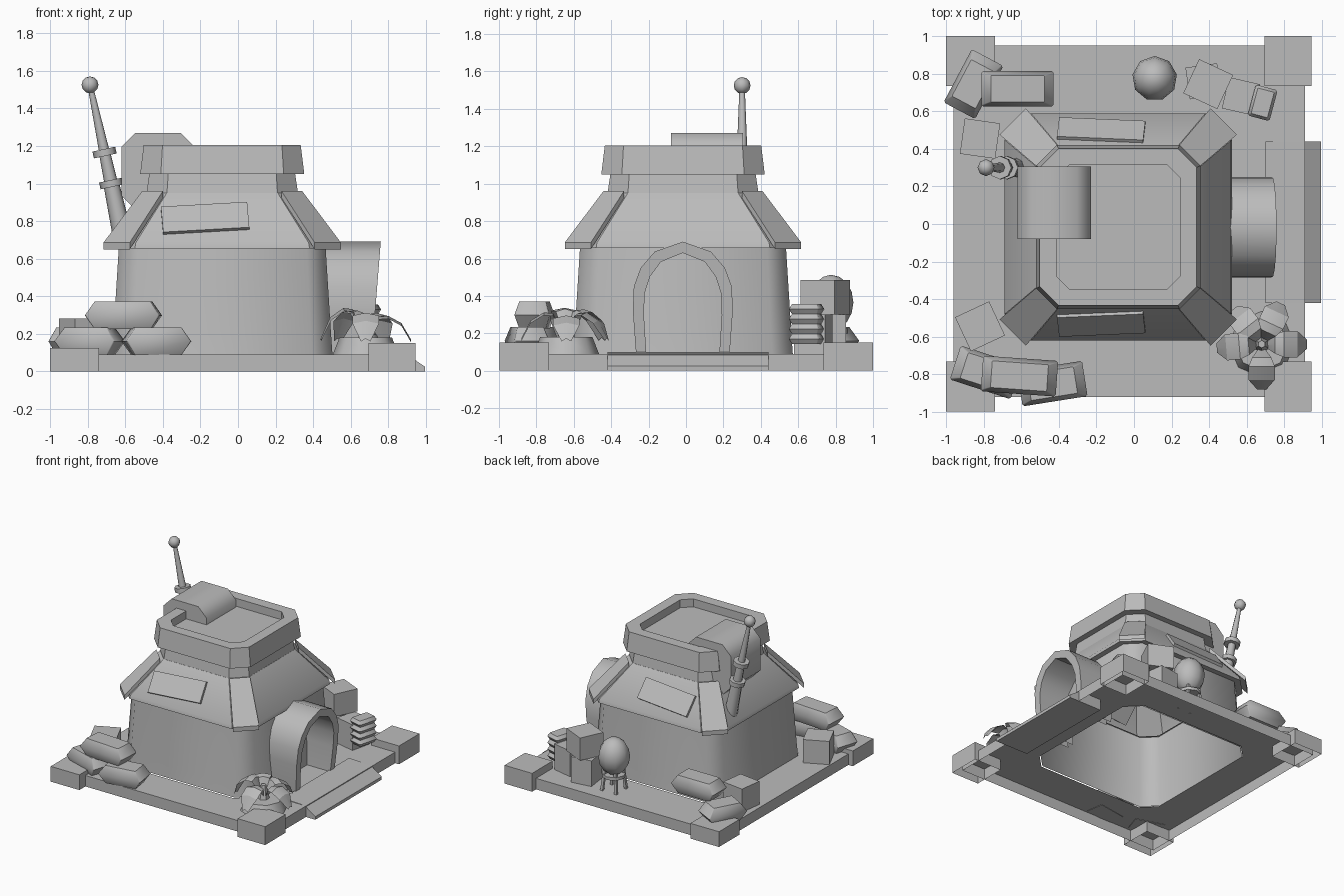
import bpy, bmesh
from math import radians, sin, cos, pi, atan2
from mathutils import Vector, Matrix

if "Cube" in bpy.data.objects:
    bpy.data.objects.remove(bpy.data.objects["Cube"])

GREY = (0.5, 0.5, 0.5, 1)
clay = bpy.data.materials.new("plain grey")
clay.use_nodes = True
clay.diffuse_color = GREY
clay.node_tree.nodes["Principled BSDF"].inputs["Base Color"].default_value = GREY

CX, CY = -0.084, -0.016  # centre of the house


def finish(name, bm, loc=(0, 0, 0), rot=0, smooth=30, fix=True):
    if fix:
        bmesh.ops.recalc_face_normals(bm, faces=bm.faces[:])
    mesh = bpy.data.meshes.new(name)
    bm.to_mesh(mesh)
    bm.free()
    mesh.materials.append(clay)
    obj = bpy.data.objects.new(name, mesh)
    obj.location = loc
    obj.rotation_euler.z = radians(rot)
    bpy.context.collection.objects.link(obj)
    bpy.ops.object.select_all(action="DESELECT")
    obj.select_set(True)
    bpy.context.view_layer.objects.active = obj
    bpy.ops.object.shade_smooth_by_angle(angle=radians(smooth))
    return obj


def octagon(hx, hy, c, z):
    """Rectangle with cut corners."""
    quarter = [(hx, hy - c), (hx - c, hy)]
    pts = []
    for sx, sy in ((1, 1), (-1, 1), (-1, -1), (1, -1)):
        part = quarter if sx == sy else quarter[::-1]
        pts += [(sx * x, sy * y, z) for x, y in part]
    return pts


def loft(name, rings, bottom=False, top=False, wrap=True, **kw):
    bm = bmesh.new()
    rows = [[bm.verts.new(p) for p in r] for r in rings]
    n = len(rows[0])
    for a, b in zip(rows, rows[1:]):
        for i in range(n if wrap else n - 1):
            j = (i + 1) % n
            bm.faces.new((a[i], a[j], b[j], b[i]))
    if bottom:
        bm.faces.new(rows[0][::-1])
    if top:
        bm.faces.new(rows[-1])
    return finish(name, bm, **kw)


def house(name, steps, **kw):
    """Stack of cut-corner squares given as (half width, corner cut, height)."""
    return loft(name, [octagon(h, h, c, z) for h, c, z in steps], loc=(CX, CY, 0), **kw)


def box(name, loc, size, rot=0, floor=True):
    bm = bmesh.new()
    bmesh.ops.create_cube(bm, size=1)
    bmesh.ops.scale(bm, vec=size, verts=bm.verts)
    if not floor:
        low = [f for f in bm.faces if f.normal.z < -0.9]
        bmesh.ops.delete(bm, geom=low, context="FACES_ONLY")
    return finish(name, bm, loc, rot, fix=False)


def rod(name, p, q, r1, r2, sides=8):
    p, q = Vector(p), Vector(q)
    bm = bmesh.new()
    bmesh.ops.create_cone(bm, cap_ends=True, segments=sides, radius1=r1, radius2=r2, depth=(q - p).length)
    turn = (q - p).to_track_quat("Z", "Y").to_matrix().to_4x4()
    bmesh.ops.transform(bm, matrix=Matrix.Translation((p + q) / 2) @ turn, verts=bm.verts)
    return finish(name, bm, smooth=50)


def ball(name, loc, scale, seg=8, rings=6):
    bm = bmesh.new()
    bmesh.ops.create_uvsphere(bm, u_segments=seg, v_segments=rings, radius=1)
    bmesh.ops.scale(bm, vec=scale, verts=bm.verts)
    return finish(name, bm, loc, smooth=50)


def sack(name, loc, size, rot=0, cut=0.05):
    hx, hy, hz = (s / 2 for s in size)
    rings = [octagon(hx - cut, hy * 0.75, 0.004, -hz), octagon(hx, hy, 0.01, 0),
             octagon(hx - cut, hy * 0.75, 0.004, hz)]
    return loft(name, rings, True, True, loc=loc, rot=rot, smooth=50)


# Foundation slab, open below, with the hole under the house
slab = [octagon(0.935, 0.935, 0.001, z) for z in (0, 0.09)]
hole = [(x + CX + 0.025, y + CY - 0.015, z) for x, y, z in octagon(0.585, 0.6, 0.11, 0.09)]
loft("foundation", slab + [hole], loc=(-0.025, 0.015, 0))
for x, w, h in ((-0.87, 0.26, 0.125), (0.82, 0.25, 0.15)):
    for y in (-0.865, 0.868):
        box("corner_block", (x, y, h / 2), (w, 0.266, h), floor=False)

# Sloping doorstep
step = [(0.7, 0.1), (0.9, 0.09), (0.995, 0.025), (0.995, 0), (0.7, 0)]
loft("doorstep", [[(x, y, z) for x, z in step] for y in (-0.42, 0.44)], True, True)

# Walls, roof and rooftop
house("walls", [(0.587, 0.11, 0.09), (0.58, 0.11, 0.19), (0.55, 0.1, 0.67)], smooth=50)
house("roof", [(0.54, 0.1, 0.665), (0.605, 0.14, 0.655), (0.6, 0.14, 0.685), (0.405, 0.11, 0.95), (0.38, 0.1, 0.95)])
house("neck", [(0.405, 0.11, 0.94), (0.387, 0.1, 1.06)])
house("parapet", [(0.37, 0.1, 1.05), (0.437, 0.11, 1.05), (0.418, 0.1, 1.205),
                  (0.33, 0.07, 1.205), (0.33, 0.07, 1.14)], top=True)

# Raised ridge tiles on the four roof corners
for k in range(4):
    def tile(lift):
        foot, head = 0.632, 0.425
        return [(foot, foot - 0.14, 0.65 + lift), (foot - 0.14, foot, 0.65 + lift),
                (head - 0.11, head, 0.925 + lift), (head, head - 0.11, 0.925 + lift)]
    loft("ridge_tile", [tile(0), tile(0.036)], True, True, loc=(CX, CY, 0), rot=90 * k)

# Roof panels front and back
for side in (-1, 1):
    panel = box("roof_panel", (-0.175, CY + side * 0.508, 0.81), (0.46, 0.17, 0.04))
    slope = Matrix.Rotation(radians(-side * 53), 4, "X") @ Matrix.Rotation(radians(-side * 4), 4, "Z")
    panel.matrix_world = Matrix.Translation(panel.location) @ slope

# Rooftop tank, an eight-sided drum lying along y
drum = octagon(0.195, 0.205, 0.075, 0)
loft("roof_tank", [[(x - 0.425, y, z + 1.065) for x, z, _ in drum] for y in (-0.08, 0.305)], True, True, smooth=50)

# Antenna
AY = 0.3


def along(z):
    return (-0.615 - 0.215 * (z - 0.72), AY, z)


rod("antenna_base", along(0.72), along(1.0), 0.052, 0.042)
rod("antenna_middle", along(1.0), along(1.17), 0.036, 0.03)
rod("antenna_mast", along(1.17), along(1.5), 0.028, 0.015)
for z in (1.0, 1.165):
    rod("antenna_collar", along(z - 0.018), along(z + 0.018), 0.062, 0.062)
ball("antenna_knob", along(1.525), (0.045,) * 3)

# Arched doorway
half = [(0.25, 0.09), (0.267, 0.32), (0.262, 0.45), (0.225, 0.55), (0.15, 0.637)]
outer = [(-y, z) for y, z in half] + [(0, 0.69)] + [(y, z) for y, z in half[::-1]]
inner = [(y * 0.78, 0.09 + (z - 0.09) * 0.9) for y, z in outer]
frame = []
for curve, back in ((outer, True), (outer, False), (inner, False), (inner, True)):
    frame.append([(0.42 if back else 0.705 + 0.08 * z, y - 0.017, z) for y, z in curve])
loft("door_arch", frame, wrap=False, smooth=40)

# Sandbags
for x, y, z, length, rot in ((-0.79, -0.79, 0.16, 0.34, -18), (-0.435, -0.85, 0.16, 0.35, 9),
                             (-0.61, -0.81, 0.298, 0.4, -4), (-0.855, 0.745, 0.16, 0.32, 62),
                             (-0.62, 0.72, 0.298, 0.385, 0)):
    sack("sandbag", (x, y, z), (length, 0.19, 0.145), rot)

# Crates
for x, y, z, w, h, rot in ((-0.82, 0.455, 0.185, 0.19, 0.19, -8), (-0.82, -0.545, 0.185, 0.2, 0.19, 25),
                           (0.37, 0.76, 0.195, 0.17, 0.21, 8), (0.57, 0.68, 0.195, 0.17, 0.21, -13),
                           (0.395, 0.745, 0.393, 0.2, 0.185, -25)):
    box("crate", (x, y, z), (w, w, h), rot)

# Stack of rolled sacks
for k in range(4):
    sack("rolled_sack", (0.685, 0.645, 0.17 + k * 0.053), (0.17, 0.12, 0.053), 75, 0.015)

# Egg-shaped vessel on a small stand
EX, EY = 0.11, 0.775
ball("vessel", (EX, EY, 0.365), (0.12, 0.12, 0.148), 9, 8)
rod("stand_ring", (EX, EY, 0.2), (EX, EY, 0.225), 0.09, 0.09)
for k in range(4):
    a = pi / 4 + k * pi / 2
    rod("stand_leg", (EX + 0.09 * cos(a), EY + 0.09 * sin(a), 0.09),
        (EX + 0.07 * cos(a), EY + 0.07 * sin(a), 0.25), 0.015, 0.015, 4)

# Potted plant with arching leaves
PX, PY = 0.68, -0.64
rod("plant_pot", (PX, PY, 0.09), (PX, PY, 0.18), 0.175, 0.14)
rod("plant_bud", (PX, PY, 0.16), (PX, PY, 0.29), 0.05, 0.02, 6)
for turn, tall in ((185, 1.1), (128, 1.05), (65, 0.95), (0, 0.85), (270, 0.95)):
    rows = []
    for r, z, w in ((0.02, 0.05, 0.015), (0.07, 0.16, 0.05), (0.12, 0.165, 0.07),
                    (0.19, 0.12, 0.07), (0.24, 0.02, 0.025)):
        rows.append([(r, -w, z * tall - 0.015), (r, 0, z * tall), (r, w, z * tall - 0.015)])
    loft("leaf", rows, wrap=False, loc=(PX, PY, 0.155), rot=turn)
